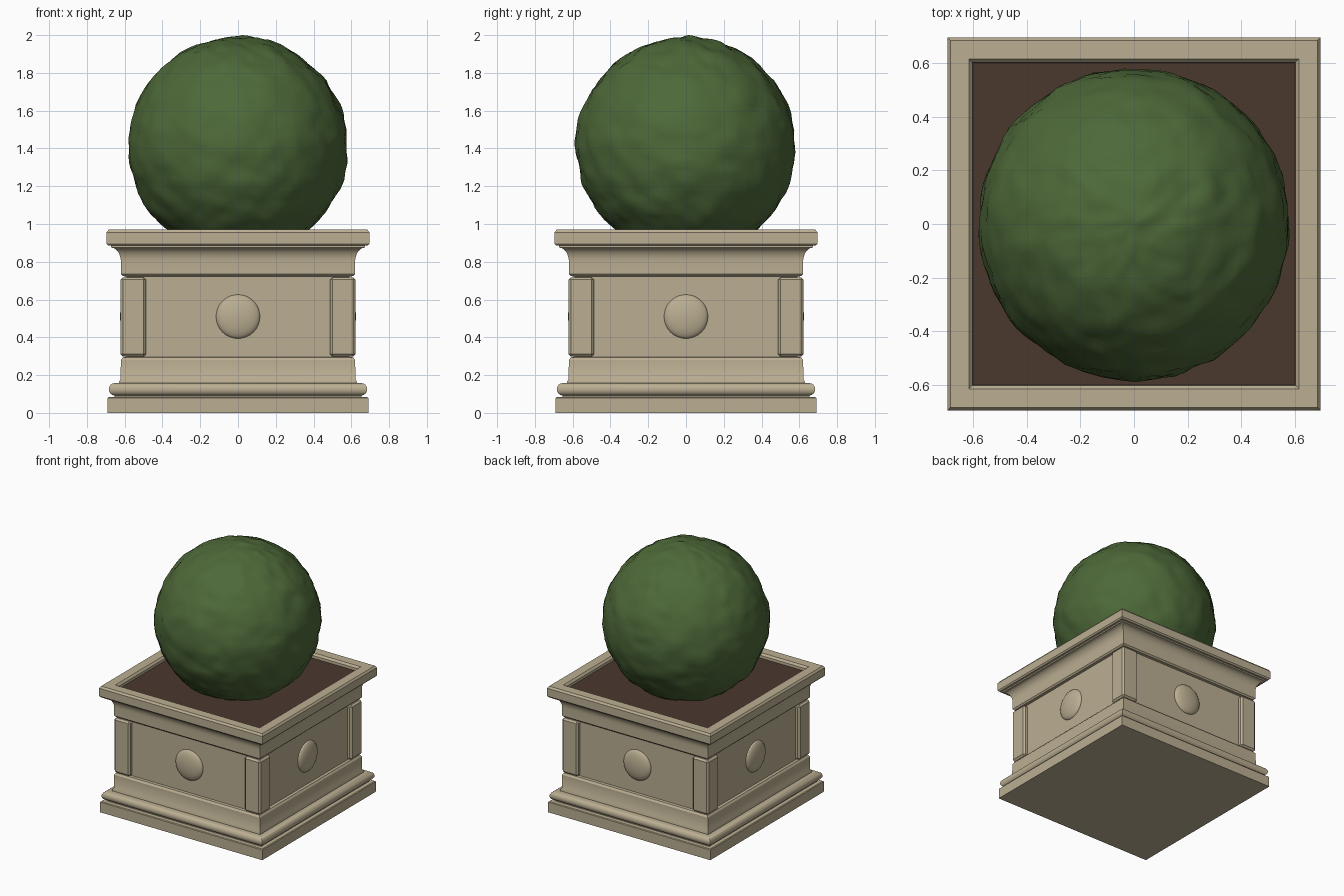
import bpy, bmesh, math
from mathutils import Vector, Matrix, noise

if "Cube" in bpy.data.objects:
    bpy.data.objects.remove(bpy.data.objects["Cube"])


def material(name, rgb):
    m = bpy.data.materials.new(name)
    m.diffuse_color = (*rgb, 1)
    m.use_nodes = True
    m.node_tree.nodes["Principled BSDF"].inputs["Base Color"].default_value = m.diffuse_color
    return m


STONE = material("stone", (0.50, 0.43, 0.29))
LEAF = material("leaf", (0.075, 0.14, 0.04))
SOIL = material("soil", (0.07, 0.04, 0.027))


def make(name, bm, mat, angle=30):
    bmesh.ops.recalc_face_normals(bm, faces=bm.faces)
    me = bpy.data.meshes.new(name)
    bm.to_mesh(me)
    bm.free()
    me.materials.append(mat)
    ob = bpy.data.objects.new(name, me)
    bpy.context.collection.objects.link(ob)
    bpy.ops.object.select_all(action='DESELECT')
    bpy.context.view_layer.objects.active = ob
    ob.select_set(True)
    bpy.ops.object.shade_smooth_by_angle(angle=math.radians(angle))
    return ob


def arc(cx, cz, rx, rz, a0, a1, n=8):
    ts = [math.radians(a0 + (a1 - a0) * i / n) for i in range(n + 1)]
    return [(cx + rx * math.cos(t), cz + rz * math.sin(t)) for t in ts]


def square_sweep(name, profile, mat):
    """Sweep a (half width, z) profile round a square and cap both ends."""
    bm = bmesh.new()
    rings = [[bm.verts.new((sx * w, sy * w, z))
              for sx, sy in ((-1, -1), (1, -1), (1, 1), (-1, 1))] for w, z in profile]
    for a, b in zip(rings, rings[1:]):
        for i in range(4):
            j = (i + 1) % 4
            bm.faces.new((a[i], a[j], b[j], b[i]))
    bm.faces.new(rings[0])
    bm.faces.new(rings[-1])
    return make(name, bm, mat)


# Moulded square planter: plinth, torus, base, recessed panel, cove, lip, inner wall
profile = [(0.69, 0), (0.69, 0.078), (0.685, 0.083), (0.655, 0.083), (0.655, 0.092)]
profile += arc(0.652, 0.125, 0.032, 0.033, -90, 90)
profile += [(0.63, 0.158), (0.63, 0.165), (0.622, 0.18), (0.62, 0.28),
            (0.61, 0.294), (0.59, 0.297), (0.59, 0.722), (0.61, 0.724), (0.62, 0.735)]
profile += arc(0.672, 0.80, 0.052, 0.075, 180, 90)
profile += [(0.672, 0.885), (0.687, 0.885), (0.696, 0.895), (0.696, 0.955), (0.685, 0.97),
            (0.615, 0.97), (0.602, 0.955), (0.60, 0.90)]
square_sweep("planter", profile, STONE)

# Soil bed
square_sweep("soil", [(0.601, 0.89), (0.601, 0.935)], SOIL)

# Corner pilasters with chamfered edges
for sx in (-1, 1):
    for sy in (-1, 1):
        bm = bmesh.new()
        bmesh.ops.create_cube(bm, size=1, matrix=Matrix.Translation(
            (sx * 0.555, sy * 0.555, 0.508)) @ Matrix.Diagonal((0.135, 0.135, 0.42, 1)))
        bmesh.ops.bevel(bm, geom=bm.edges[:], offset=0.013, segments=1, affect='EDGES')
        make("corner_pilaster", bm, STONE)

# Round bosses, one on each panel
for k in range(4):
    bm = bmesh.new()
    bmesh.ops.create_uvsphere(bm, u_segments=32, v_segments=16, radius=1)
    bm.transform(Matrix.Rotation(k * math.pi / 2, 4, 'Z')
                 @ Matrix.Translation((0, -0.588, 0.51))
                 @ Matrix.Rotation(math.pi / 2, 4, 'X')
                 @ Matrix.Diagonal((0.117, 0.117, 0.036, 1)))
    make("panel_boss", bm, STONE, 60)

# Clipped foliage ball with a rippled leafy surface
bm = bmesh.new()
bmesh.ops.create_uvsphere(bm, u_segments=96, v_segments=64, radius=1)
for v in bm.verts:
    d = v.co.normalized()
    n = noise.noise(d * 4.5) + 0.6 * noise.noise(d * 11 + Vector((3, 7, 1)))
    v.co = d * (0.58 + 0.013 * n)
top = max(v.co.z for v in bm.verts)
bmesh.ops.translate(bm, verts=bm.verts[:], vec=(0, 0, 2.0 - top))
make("foliage_ball", bm, LEAF, 60)
